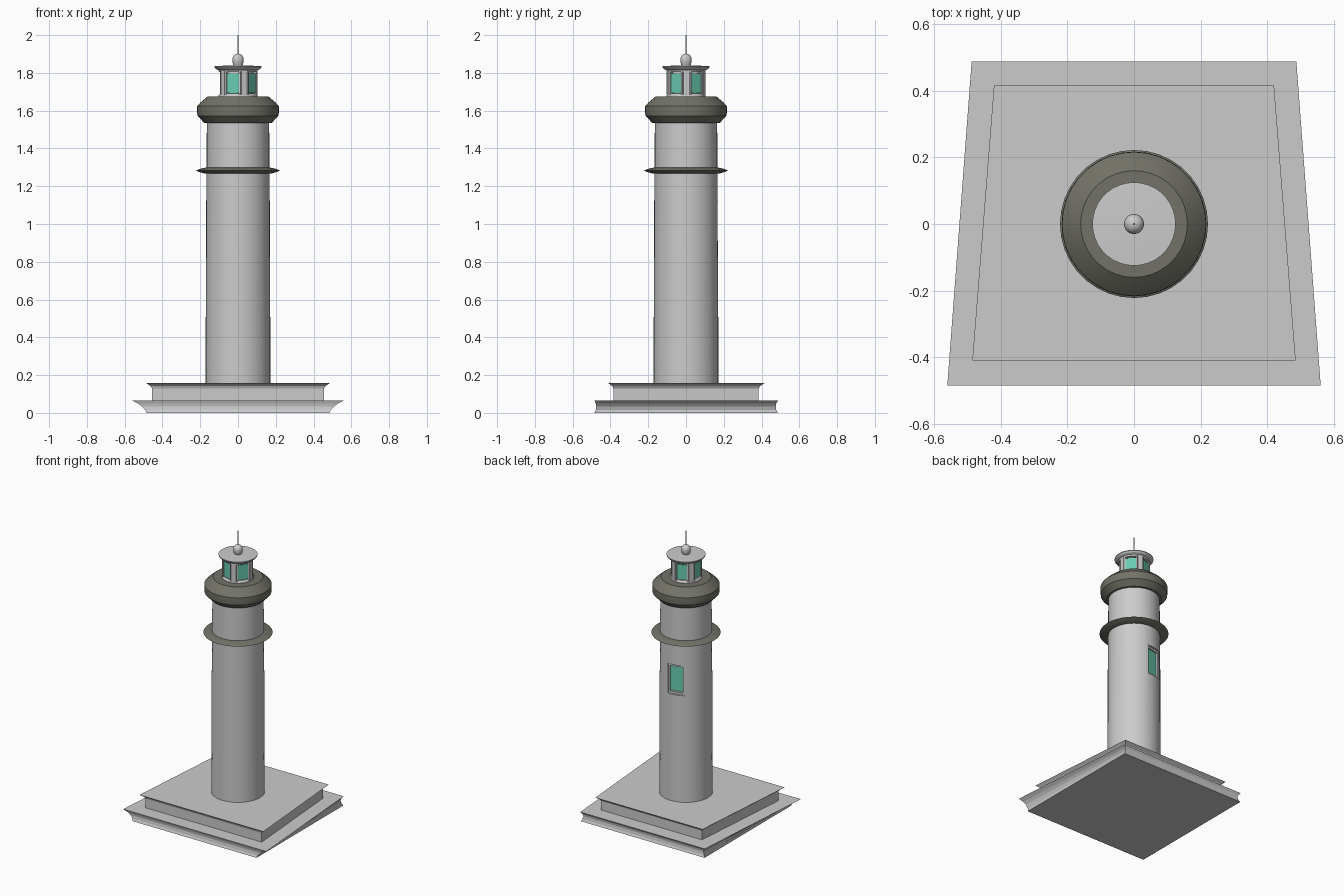
import bpy, bmesh, math
from mathutils import Matrix, Vector

if "Cube" in bpy.data.objects:
    bpy.data.objects.remove(bpy.data.objects["Cube"])


def material(name, rgb):
    m = bpy.data.materials.new(name)
    m.diffuse_color = (*rgb, 1)
    m.use_nodes = True
    m.node_tree.nodes["Principled BSDF"].inputs["Base Color"].default_value = m.diffuse_color
    return m


OLIVE = material("olive_trim", (0.17, 0.17, 0.14))
GLASS = material("green_glass", (0.14, 0.60, 0.44))


def finish(bm, name, mat=None, smooth=False):
    bmesh.ops.recalc_face_normals(bm, faces=bm.faces[:])
    me = bpy.data.meshes.new(name)
    bm.to_mesh(me)
    bm.free()
    ob = bpy.data.objects.new(name, me)
    bpy.context.collection.objects.link(ob)
    if mat:
        me.materials.append(mat)
    if smooth:
        bpy.ops.object.select_all(action='DESELECT')
        ob.select_set(True)
        bpy.context.view_layer.objects.active = ob
        bpy.ops.object.shade_smooth_by_angle(angle=math.radians(25))
    return ob


def loft(bm, rings):
    """Skin closed rings of points and cap both ends."""
    vs = [[bm.verts.new(p) for p in r] for r in rings]
    n = len(vs[0])
    for a, b in zip(vs, vs[1:]):
        for i in range(n):
            j = (i + 1) % n
            bm.faces.new((a[i], a[j], b[j], b[i]))
    bm.faces.new(vs[0][::-1])
    bm.faces.new(vs[-1])


def lathe(name, profile, mat=None, n=36):
    bm = bmesh.new()
    loft(bm, [[(r * math.cos(2 * math.pi * i / n), r * math.sin(2 * math.pi * i / n), z)
               for i in range(n)] for r, z in profile])
    return finish(bm, name, mat, True)


def slab(name, sections):
    """Trapezoid plinth; sections hold z, front/back half widths, front/back y."""
    bm = bmesh.new()
    loft(bm, [[(-f, y0, z), (f, y0, z), (b, y1, z), (-b, y1, z)]
              for z, f, b, y0, y1 in sections])
    return finish(bm, name)


def boxes(name, items, mat=None):
    """Boxes turned around the axis; items hold azimuth (0 = front), radius, size, z."""
    bm = bmesh.new()
    for az, x, rad, size, z in items:
        m = (Matrix.Rotation(math.radians(az), 4, 'Z')
             @ Matrix.Translation((x, -rad, z))
             @ Matrix.Diagonal((*size, 1)))
        bmesh.ops.create_cube(bm, size=1, matrix=m)
    return finish(bm, name, mat)


# Stepped plinth with flared edges
slab("lower_plinth", [(0, .485, .485, -.485, .485), (.015, .49, .476, -.478, .478),
                      (.035, .51, .47, -.475, .475), (.05, .53, .475, -.478, .478),
                      (.065, .56, .487, -.484, .487)])
slab("upper_plinth", [(.06, .455, .395, -.385, .385), (.13, .455, .395, -.385, .385),
                      (.142, .463, .402, -.39, .392), (.157, .485, .42, -.41, .415)])

# Tower shaft with a window recess cut into the back
tower = lathe("tower", [(.172, .15), (.169, 1.0), (.167, 1.27), (.165, 1.54)])
WIN = 192
cutter = boxes("window_cutter", [(WIN, 0, .18, (.115, .08, .21), 1.015)])
cutter.hide_render = True
cutter.hide_viewport = True
cut = tower.modifiers.new("window_recess", 'BOOLEAN')
cut.object = cutter
cut.solver = 'EXACT'
boxes("tower_window", [(WIN, 0, .139, (.092, .012, .18), 1.02)], GLASS)
W, H = .115, .21
boxes("window_frame",
      [(WIN, s * (W / 2 - .006), .145, (.012, .02, H), 1.015) for s in (-1, 1)]
      + [(WIN, 0, .145, (W, .02, .015), 1.015 + s * (H / 2 - .0075)) for s in (-1, 1)])

# Trim ring and gallery
lathe("trim_ring", [(.16, 1.265), (.18, 1.268), (.205, 1.275), (.222, 1.283),
                    (.205, 1.291), (.18, 1.297), (.16, 1.30)], OLIVE)
lathe("gallery", [(.15, 1.533), (.178, 1.535), (.214, 1.572), (.217, 1.595),
                  (.216, 1.625), (.197, 1.645), (.16, 1.676)], OLIVE)

# Lantern room: five glazed bays
lathe("lantern_core", [(.082, 1.67), (.082, 1.82)], n=30)
lathe("lantern_sill", [(.105, 1.672), (.103, 1.682), (.095, 1.69), (.08, 1.69)])
bays = [-17 + 72 * i for i in range(5)]
boxes("lantern_glass", [(a, 0, .080, (.074, .014, .105), 1.745) for a in bays], GLASS)
boxes("lantern_posts", [(a + 36, 0, .088, (.032, .028, .14), 1.75) for a in bays])
boxes("lantern_frames", [(a, s * .039, .084, (.008, .02, .13), 1.75)
                         for a in bays for s in (-1, 1)])

# Roof, finial and rod
lathe("roof", [(.10, 1.805), (.104, 1.815), (.118, 1.822), (.125, 1.831),
               (.125, 1.836), (.03, 1.84)])
dome = [(.03 * math.cos(math.radians(t)), 1.872 + .03 * math.sin(math.radians(t)))
        for t in range(0, 85, 14)]
lathe("finial", [(.022, 1.835), (.026, 1.845), (.03, 1.86)] + dome, n=24)
lathe("rod", [(.003, 1.89), (.002, 2.0)], n=8)
